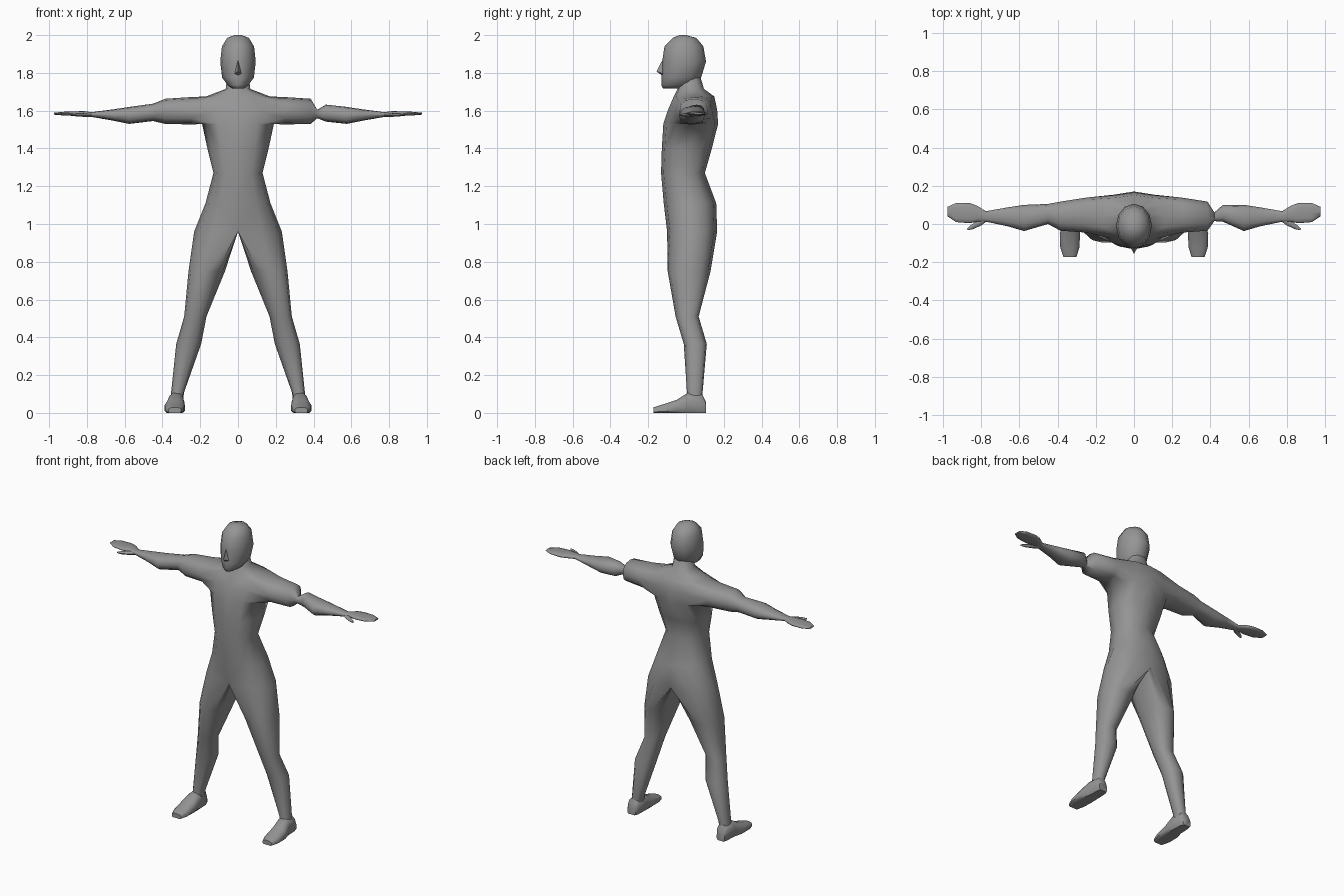
import bpy, bmesh, math

if "Cube" in bpy.data.objects:
    bpy.data.objects.remove(bpy.data.objects["Cube"])

SKIN = bpy.data.materials.new("plain grey")
SKIN.diffuse_color = (0.3, 0.3, 0.3, 1)
SKIN.use_nodes = True
SKIN.node_tree.nodes["Principled BSDF"].inputs["Base Color"].default_value = SKIN.diffuse_color


def finish(bm, name, angle=60):
    bmesh.ops.remove_doubles(bm, verts=bm.verts, dist=0.0005)
    bmesh.ops.recalc_face_normals(bm, faces=bm.faces)
    me = bpy.data.meshes.new(name)
    bm.to_mesh(me)
    bm.free()
    me.materials.append(SKIN)
    ob = bpy.data.objects.new(name, me)
    bpy.context.collection.objects.link(ob)
    bpy.ops.object.select_all(action='DESELECT')
    ob.select_set(True)
    bpy.context.view_layer.objects.active = ob
    bpy.ops.object.shade_smooth_by_angle(angle=math.radians(angle))
    return ob


def oval(a0, a1, b0, b1, start, p=0.85, n=12):
    """Rounded outline that fills the box a0..a1 by b0..b1."""
    pts = []
    for k in range(n):
        t = math.radians(start + 360 * k / n)
        c, s = math.cos(t), math.sin(t)
        c = math.copysign(abs(c) ** p, c)
        s = math.copysign(abs(s) ** p, s)
        pts.append(((a0 + a1) / 2 + c * (a1 - a0) / 2,
                    (b0 + b1) / 2 + s * (b1 - b0) / 2))
    return pts


def bridge(bm, r0, r1, skip=()):
    n = len(r0)
    for k in range(n):
        if k not in skip:
            j = (k + 1) % n
            bm.faces.new((r0[k], r0[j], r1[j], r1[k]))


def loft(bm, rings):
    """Skin closed rings and cap both ends."""
    vs = [[bm.verts.new(p) for p in r] for r in rings]
    for a, b in zip(vs, vs[1:]):
        bridge(bm, a, b)
    bm.faces.new(vs[0])
    bm.faces.new(vs[-1])


# Leg and half torso: z, inner x, outer x, front y, back y
TRUNK = [(.04, .295, .36, .0, .09), (.11, .285, .354, .005, .088),
         (.365, .195, .327, -.012, .11), (.51, .167, .285, -.055, .067),
         (.75, .069, .262, -.097, .13), (.96, 0, .232, -.1, .165),
         (1.11, 0, .172, -.118, .16), (1.27, 0, .13, -.132, .1),
         (1.4, 0, .162, -.128, .137), (1.53, 0, .19, -.12, .17),
         (1.605, 0, .19, -.095, .165), (1.675, 0, .17, -.065, .15),
         (1.715, 0, .065, -.045, .095), (1.8, 0, .055, -.03, .07)]
# Arm and hand: x, front y, back y, bottom z, top z
ARM = [(.25, -.045, .138, 1.527, 1.672), (.385, -.035, .117, 1.53, 1.663),
       (.45, .0, .105, 1.545, 1.637), (.575, -.037, .1, 1.53, 1.62),
       (.66, -.012, .087, 1.547, 1.607), (.775, .012, .067, 1.567, 1.592),
       (.82, .012, .095, 1.57, 1.598), (.86, .004, .11, 1.572, 1.596),
       (.93, .01, .11, 1.575, 1.594), (.975, .04, .09, 1.579, 1.589)]

# Body with legs and arms in one skin
bm = bmesh.new()
for s in (1, -1):
    rings = []
    for z, xi, xo, yf, yb in TRUNK:
        pts = oval(xi if xi else -xo, xo, yf, yb, -90)
        if not xi:  # flatten the inner side onto the midline
            pts = [(x if 0 < k < 6 else 0, y) for k, (x, y) in enumerate(pts)]
        rings.append([bm.verts.new((s * x, y, z)) for x, y in pts])
    bm.faces.new(rings[0])
    for i, (a, b) in enumerate(zip(rings, rings[1:])):
        skip = []
        if TRUNK[i][1] == 0:
            skip += range(6, 12)   # no wall on the midline
        if i in (9, 10):
            skip += range(1, 5)    # shoulder opening
        bridge(bm, a, b, skip)
    lo, mid, hi = rings[9:12]
    prev = lo[1:6] + [mid[5]] + hi[5:0:-1] + [mid[1]]
    sections = list(ARM)
    if s > 0:  # pinched elbow on one side
        sections[2:3] = [(.42, .015, .06, 1.56, 1.605),
                         (.465, .012, .1, 1.542, 1.632)]
    for x, y0, y1, z0, z1 in sections:
        ring = [bm.verts.new((s * x, y, z))
                for y, z in oval(y0, y1, z0, z1, -150)]
        bridge(bm, prev, ring)
        prev = ring
    bm.faces.new(prev)
finish(bm, "body", 80)

# Head: z, half width, front y, back y
bm = bmesh.new()
HEAD = [(1.718, .03, -.122, .0), (1.735, .055, -.131, .04),
        (1.775, .084, -.13, .08), (1.86, .094, -.126, .106),
        (1.94, .085, -.114, .092), (1.985, .058, -.07, .055),
        (2.0, .018, -.035, .0)]
loft(bm, [[(x, y, z) for x, y in oval(-w, w, f, b, -90, 1)]
          for z, w, f, b in HEAD])
finish(bm, "head", 80)

# Nose wedge
bm = bmesh.new()
top, tip, base, left, right = [bm.verts.new(p) for p in (
    (0, -.124, 1.87), (0, -.156, 1.808), (0, -.125, 1.785),
    (-.02, -.12, 1.795), (.02, -.12, 1.795))]
for f in ((top, left, tip), (top, tip, right), (left, base, tip),
          (tip, base, right), (top, right, base, left)):
    bm.faces.new(f)
finish(bm, "nose")

# Feet and thumbs
FOOT = [(.105, .3, .36, .06), (.085, .288, .368, .1), (.01, .284, .372, .108),
        (-.05, .28, .39, .07), (-.125, .285, .387, .045), (-.172, .3, .37, .03)]
THUMB = [(.775, .035, .02, .012), (.81, .005, .017, .011),
         (.85, -.018, .012, .009), (.872, -.03, .004, .004)]
for s, side in ((1, "left"), (-1, "right")):
    bm = bmesh.new()
    loft(bm, [[(s * x, y, max(z, 0)) for x, z in oval(a, b, -h * .25, h, -75, .8)]
              for y, a, b, h in FOOT])
    finish(bm, side + "_foot", 50)
    bm = bmesh.new()
    loft(bm, [[(s * (x + c * .7), y + c * .7, z) for c, z in
               oval(-r, r, 1.577 - h, 1.577 + h, 0, 1, 6)]
              for x, y, r, h in THUMB])
    finish(bm, side + "_thumb")
